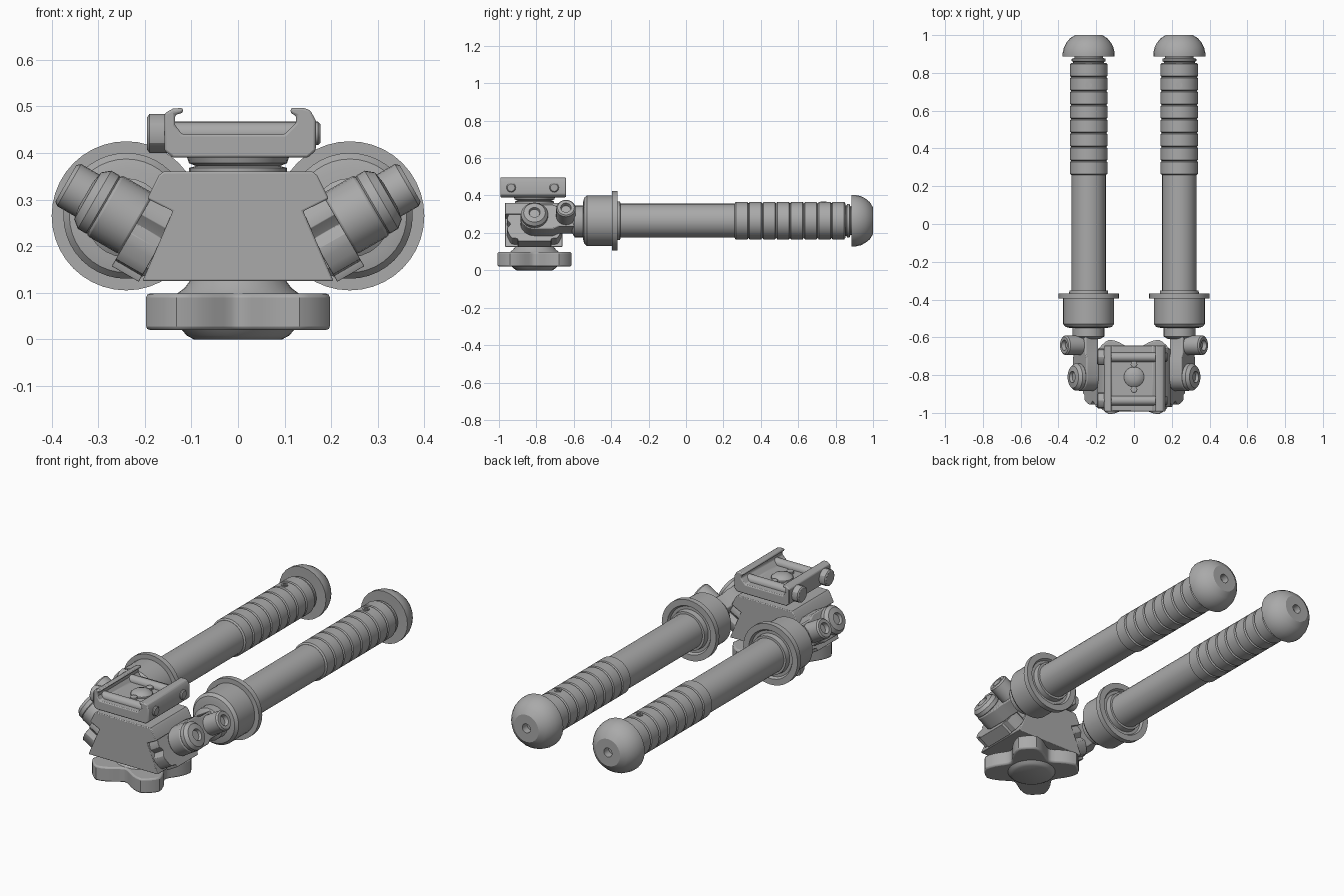
import bpy, bmesh
from math import sin, cos, pi, radians
from mathutils import Matrix, Vector

if "Cube" in bpy.data.objects:
    bpy.data.objects.remove(bpy.data.objects["Cube"])

grey = bpy.data.materials.new("metal_grey")
grey.use_nodes = True
COLOR = (0.4, 0.4, 0.4, 1)
grey.diffuse_color = COLOR
grey.node_tree.nodes["Principled BSDF"].inputs["Base Color"].default_value = COLOR


def place(name, bm, frame, mirrored=False, bevel=0):
    """Put the mesh in its frame, and again across x = 0 if mirrored."""
    bmesh.ops.recalc_face_normals(bm, faces=bm.faces)
    bm.transform(frame)
    for side in ("left_", "right_") if mirrored else ("",):
        if side == "right_":
            bm.transform(Matrix.Scale(-1, 4, Vector((1, 0, 0))))
            bmesh.ops.reverse_faces(bm, faces=bm.faces)
        mesh = bpy.data.meshes.new(side + name)
        bm.to_mesh(mesh)
        mesh.materials.append(grey)
        obj = bpy.data.objects.new(side + name, mesh)
        bpy.context.collection.objects.link(obj)
        if bevel:
            mod = obj.modifiers.new("soft_edges", "BEVEL")
            mod.width, mod.segments, mod.limit_method = bevel, 2, "ANGLE"
            mod.angle_limit = radians(40)
        bpy.ops.object.select_all(action="DESELECT")
        obj.select_set(True)
        bpy.context.view_layer.objects.active = obj
        bpy.ops.object.shade_smooth_by_angle(angle=radians(30))
    bm.free()


def lathe(name, profile, frame, mirrored=False, seg=32):
    """Turn (height, radius) points about the local z axis."""
    bm = bmesh.new()
    rings = [[bm.verts.new((r * cos(2 * pi * i / seg), r * sin(2 * pi * i / seg), h))
              for i in range(seg)] for h, r in profile]
    for a, b in zip(rings, rings[1:]):
        for i in range(seg):
            j = (i + 1) % seg
            bm.faces.new((a[i], a[j], b[j], b[i]))
    bm.faces.new(rings[0])
    bm.faces.new(rings[-1])
    place(name, bm, frame, mirrored)


def prism(name, outline, z0, z1, frame, mirrored=False, bevel=0):
    """Extrude an outline along the local z axis."""
    bm = bmesh.new()
    face = bm.faces.new([bm.verts.new((x, y, z0)) for x, y in outline])
    new = bmesh.ops.extrude_face_region(bm, geom=[face])["geom"]
    bmesh.ops.translate(bm, vec=(0, 0, z1 - z0),
                        verts=[v for v in new if isinstance(v, bmesh.types.BMVert)])
    place(name, bm, frame, mirrored, bevel)


def at(x, y, z):
    return Matrix.Translation((x, y, z))


Y = -0.81                                          # centre of the head
up = at(0, Y, 0)
along_y = Matrix.Rotation(-pi / 2, 4, "X")         # local z runs to the back
section = Matrix.Rotation(pi / 2, 4, "X")          # local xy is world xz
along_x = Matrix.Rotation(pi / 2, 4, "Y")

# Hand knob with four lobes under the head
star = []
for i in range(64):
    t = 2 * pi * i / 64
    star.append([min(0.24, 0.197 - 0.057 * cos(4 * t)) * f(t) for f in (cos, sin)])
prism("hand_knob", star, 0.02, 0.098, up, bevel=0.008)
lathe("knob_cap", [(0, 0.095), (0.008, 0.11), (0.025, 0.125)], up)
lathe("knob_collar", [(0.095, 0.135), (0.11, 0.115), (0.13, 0.1)], up)

# Sloped head block
half = [(0.205, 0.125), (0.14, 0.275), (0.195, 0.302), (0.17, 0.352), (0.16, 0.36)]
body = half + [(-x, z) for x, z in reversed(half)]
prism("head_block", body, 0.66, 0.968, section, bevel=0.004)
lathe("swivel_neck", [(0.355, 0.105), (0.368, 0.105), (0.372, 0.09), (0.378, 0.105),
                      (0.392, 0.11)], up)

# Rail clamp: channel with two hooked jaws
clamp = [(-0.14, 0.39), (0.15, 0.39), (0.167, 0.405), (0.167, 0.47), (0.155, 0.492),
         (0.14, 0.497), (0.113, 0.497), (0.113, 0.485), (0.125, 0.48), (0.125, 0.465),
         (0.1, 0.44), (-0.12, 0.44), (-0.135, 0.46), (-0.135, 0.482), (-0.118, 0.486),
         (-0.118, 0.497), (-0.14, 0.495), (-0.158, 0.485), (-0.158, 0.405)]
prism("rail_clamp", clamp, 0.642, 0.992, section, bevel=0.005)
for end, y in (("front", -0.935), ("rear", -0.705)):
    lathe(end + "_clamp_bolt", [(-0.18, 0.025), (0.172, 0.025), (0.177, 0.02)],
          at(0, y, 0.442) @ along_x, seg=24)
    lathe(end + "_clamp_nut", [(-0.195, 0.035), (-0.19, 0.042), (-0.15, 0.042)],
          at(0, y, 0.442) @ along_x, seg=12)
lathe("centre_screw", [(0.43, 0.055), (0.447, 0.053), (0.458, 0.04), (0.465, 0.02)], up)
for sy in (-1, 1):
    lathe("screw_pin", [(0.43, 0.018), (0.452, 0.018), (0.456, 0.012)],
          at(0, Y + sy * 0.067, 0), seg=12)

# Hinge frame: local x to the back, y up the slope, z outward
c, s = cos(radians(30)), sin(radians(30))
hinge = Matrix(((0, -s, c, 0.165), (1, 0, 0, Y), (0, c, s, 0.217), (0, 0, 0, 1)))

# Notched detent plate, cut off at top and bottom
notched = []
for i in range(80):
    t = 2 * pi * i / 80
    r = 0.15 - 0.022 * max(0, cos(8 * t)) ** 2
    notched.append((r * cos(t), max(-0.105, min(0.1, r * sin(t)))))
prism("detent_plate", notched, -0.005, 0.062, hinge, True, 0.003)

# Swinging arm with a rounded front end
arm = [(0.075 * cos(t), 0.075 * sin(t)) for t in [pi / 2 + pi * i / 12 for i in range(13)]]
arm += [(0.1, -0.075), (0.13, -0.06), (0.28, -0.06), (0.28, 0.06), (0.13, 0.06), (0.1, 0.075)]
prism("swing_arm", arm, 0.06, 0.142, hinge, True, 0.006)
lathe("arm_tongue", [(0.2, 0.06), (0.215, 0.085), (0.265, 0.085)],
      hinge @ at(0, 0, 0.088) @ along_x, True, 24)
lathe("pivot_screw", [(0.13, 0.06), (0.145, 0.072), (0.165, 0.072), (0.182, 0.058),
                      (0.187, 0.03), (0.172, 0.026)], hinge, True)
lathe("lock_button", [(0.08, 0.052), (0.228, 0.052), (0.236, 0.045), (0.236, 0.028),
                      (0.215, 0.024)], hinge @ at(0.168, 0, 0), True, 24)

# Legs
leg = at(0.24, 0, 0.265) @ along_y
lathe("leg_collar", [(-0.55, 0.1), (-0.545, 0.122), (-0.53, 0.135), (-0.395, 0.135),
                     (-0.395, 0.16), (-0.367, 0.16), (-0.367, 0.128), (-0.38, 0.12),
                     (-0.38, 0.105), (-0.352, 0.102), (-0.35, 0.08)], leg, True, 40)
lathe("leg_tube", [(-0.42, 0.091), (0.27, 0.091)], leg, True)

# Grip: a row of rounded bands
grip = []
BANDS, START, STEP = 8, 0.26, 0.074
for i in range(BANDS):
    a = START + i * STEP
    b = a + STEP
    grip += [(a, 0.092), (a + 0.006, 0.1), (b - 0.006, 0.1), (b, 0.092)]
lathe("ribbed_grip", grip, leg, True)
lathe("grip_pin", [(0, 0.017), (0.104, 0.017), (0.104, 0.009), (0.1, 0.009)],
      at(0.24, 0.735, 0.265), True, 12)

# Domed rubber feet with a hole in the end
lathe("foot_neck", [(0.845, 0.082), (0.858, 0.082), (0.862, 0.09), (0.874, 0.09),
                    (0.88, 0.075), (0.9, 0.075)], leg, True)
lathe("foot", [(0.888, 0.07), (0.886, 0.138), (0.905, 0.138), (0.935, 0.131), (0.96, 0.118),
               (0.982, 0.1), (1.0, 0.072), (1.0, 0.024), (0.96, 0.024)], leg, True, 24)
